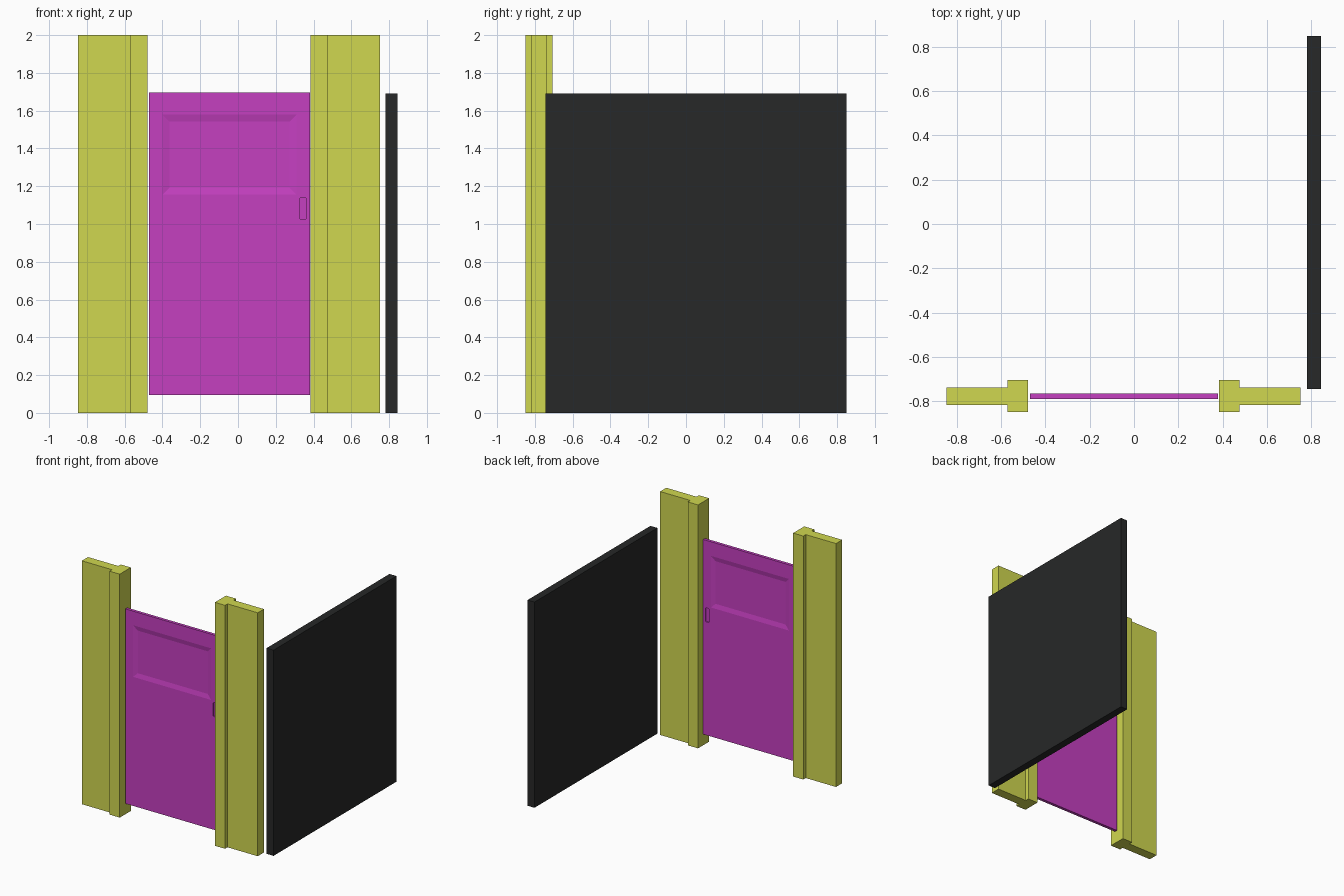
import bpy, bmesh, math

if "Cube" in bpy.data.objects:
    bpy.data.objects.remove(bpy.data.objects["Cube"])


def material(name, rgb):
    m = bpy.data.materials.new(name)
    m.diffuse_color = (*rgb, 1)
    m.use_nodes = True
    m.node_tree.nodes["Principled BSDF"].inputs["Base Color"].default_value = m.diffuse_color
    return m


YELLOW = material("yellow_paint", (0.63, 0.68, 0.08))
PURPLE = material("purple_paint", (0.56, 0.05, 0.53))
BLACK = material("black_paint", (0.02, 0.021, 0.021))


def loft(name, ring_a, ring_b, mat):
    """Closed solid between two matching rings of 3D points."""
    bm = bmesh.new()
    a = [bm.verts.new(p) for p in ring_a]
    b = [bm.verts.new(p) for p in ring_b]
    bm.faces.new(a)
    bm.faces.new(b)
    for i in range(len(a)):
        j = (i + 1) % len(a)
        bm.faces.new((a[i], a[j], b[j], b[i]))
    bmesh.ops.recalc_face_normals(bm, faces=bm.faces)
    mesh = bpy.data.meshes.new(name)
    bm.to_mesh(mesh)
    bm.free()
    mesh.materials.append(mat)
    ob = bpy.data.objects.new(name, mesh)
    bpy.context.collection.objects.link(ob)
    return ob


def rect(x0, x1, z0, z1, y, grow=0.0):
    """Upright rectangle at depth y."""
    x0, x1, z0, z1 = x0 - grow, x1 + grow, z0 - grow, z1 + grow
    return [(x0, y, z0), (x1, y, z0), (x1, y, z1), (x0, y, z1)]


def round_rect(x0, x1, z0, z1, y, r, steps=3):
    """Upright rectangle with rounded corners."""
    pts = []
    corners = [(x1 - r, z1 - r), (x0 + r, z1 - r), (x0 + r, z0 + r), (x1 - r, z0 + r)]
    for k, (cx, cz) in enumerate(corners):
        for s in range(steps + 1):
            t = math.pi / 2 * (k + s / steps)
            pts.append((cx + r * math.cos(t), y, cz + r * math.sin(t)))
    return pts


# Door posts: T-shaped profile, the thick jamb facing the doorway
MID_X, MID_Y = -0.0475, -0.778
half = [(0.4325, 0.072), (0.5245, 0.072), (0.5245, 0.040), (0.7995, 0.040)]
profile = half + [(x, -y) for x, y in reversed(half)]
for side, name in ((-1, "left_post"), (1, "right_post")):
    pts = [(MID_X + side * x, MID_Y + y) for x, y in profile]
    loft(name, [(x, y, 0) for x, y in pts], [(x, y, 2) for x, y in pts], YELLOW)

# Door leaf
T = 0.0125
door = loft("door", rect(-0.47, 0.38, 0.095, 1.695, MID_Y - T),
            rect(-0.47, 0.38, 0.095, 1.695, MID_Y + T), PURPLE)

# Recessed upper panel and finger pull, cut into both faces of the door
for s, side in ((-1, "front"), (1, "back")):
    face = MID_Y + s * T
    inner = (-0.363, 0.273, 1.192, 1.542)
    panel = loft(side + "_panel_cutter", rect(*inner, face - s * 0.008),
                 rect(*inner, face + s * 0.008, grow=0.074), PURPLE)
    pull = (0.328, 0.36, 1.025, 1.14)
    grip = loft(side + "_pull_cutter", round_rect(*pull, face - s * 0.01, 0.005),
                round_rect(*pull, face + s * 0.01, 0.005), PURPLE)
    for cutter in (panel, grip):
        mod = door.modifiers.new(cutter.name, 'BOOLEAN')
        mod.operation = 'DIFFERENCE'
        mod.solver = 'EXACT'
        mod.object = cutter

# Bake the cuts and drop the cutters
bpy.context.view_layer.objects.active = door
door.select_set(True)
for mod in list(door.modifiers):
    cutter = mod.object
    bpy.ops.object.modifier_apply(modifier=mod.name)
    bpy.data.objects.remove(cutter)

# Freestanding side wall
loft("side_wall", rect(0.782, 0.845, 0, 1.69, -0.745),
     rect(0.782, 0.845, 0, 1.69, 0.85), BLACK)
